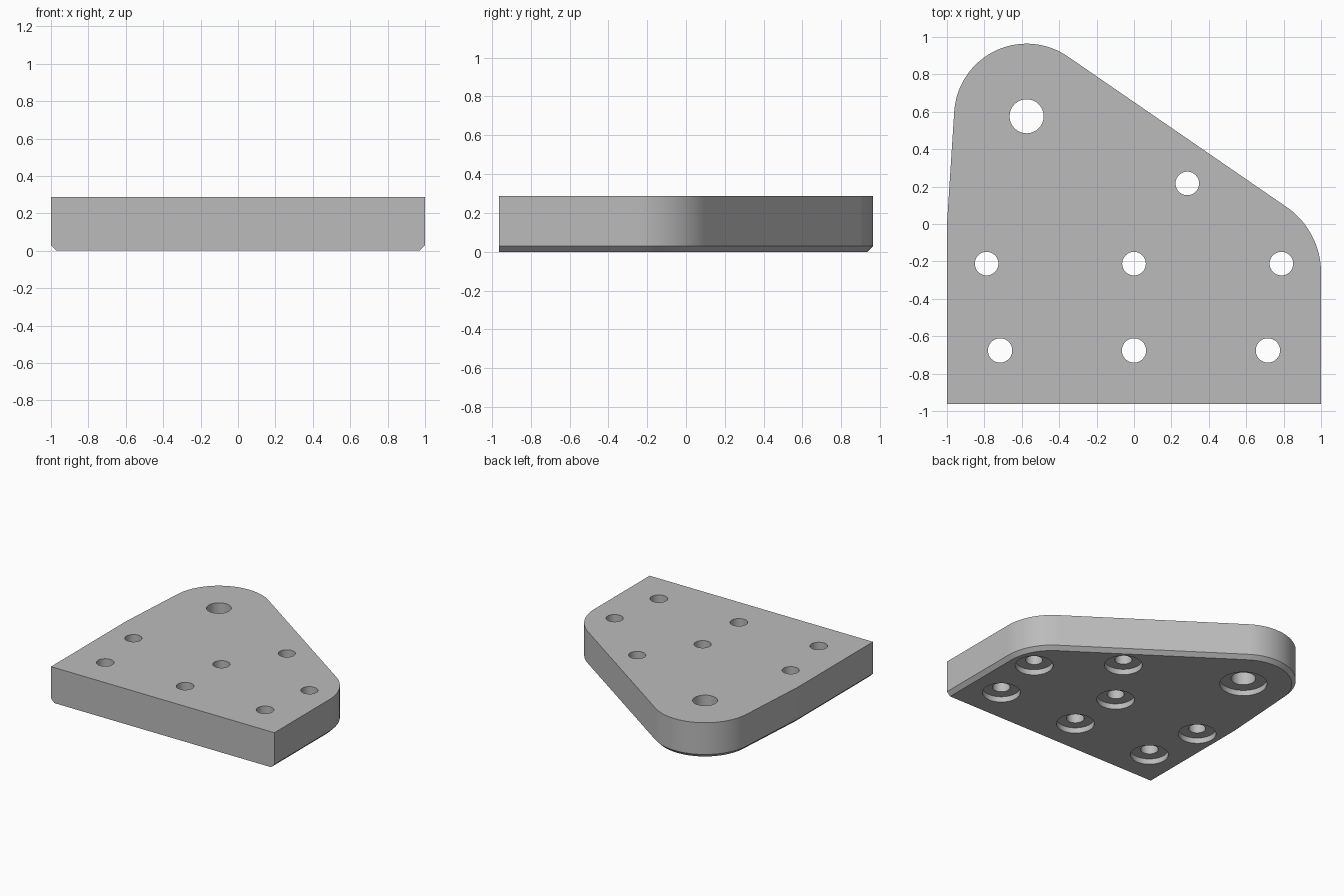
import bpy, bmesh, math

cube = bpy.data.objects.get("Cube")
if cube:
    bpy.data.objects.remove(cube, do_unlink=True)

HEIGHT = 0.287
CHAMFER = 0.03
FRONT = -0.963
BORE_DEPTH = 0.045

# One plain grey metal
grey = bpy.data.materials.new("grey metal")
grey.use_nodes = True
colour = (0.5, 0.5, 0.5, 1)
grey.diffuse_color = colour
grey.node_tree.nodes["Principled BSDF"].inputs["Base Color"].default_value = colour


def arc(cx, cy, r, start, end, steps):
    angles = [math.radians(start + (end - start) * i / steps) for i in range(steps + 1)]
    return [(cx + r * math.cos(a), cy + r * math.sin(a)) for a in angles]


def make_object(name, bm):
    bmesh.ops.recalc_face_normals(bm, faces=bm.faces)
    mesh = bpy.data.meshes.new(name)
    bm.to_mesh(mesh)
    bm.free()
    mesh.materials.append(grey)
    obj = bpy.data.objects.new(name, mesh)
    bpy.context.collection.objects.link(obj)
    return obj


def add_lathe(bm, x, y, profile, sides=64):
    """Closed turned solid from (radius, z) pairs."""
    rings = []
    for r, z in profile:
        ring = arc(x, y, r, 0, 360, sides)[:-1]
        rings.append([bm.verts.new((px, py, z)) for px, py in ring])
    for low, high in zip(rings, rings[1:]):
        for i in range(sides):
            j = (i + 1) % sides
            bm.faces.new((low[i], low[j], high[j], high[i]))
    bm.faces.new(rings[0][::-1])
    bm.faces.new(rings[-1])


# Plate: outline with two rounded corners, extruded upwards
outline = [(-1, FRONT), (1, FRONT)]
outline += arc(0.574, -0.26, 0.426, 0, 55.5, 32)
outline += arc(-0.574, 0.576, 0.388, 55.5, 176.3, 60)
outline.append((-1, 0))
bm = bmesh.new()
base = bm.faces.new([bm.verts.new((x, y, 0)) for x, y in outline])
top = bmesh.ops.extrude_face_region(bm, geom=[base], use_keep_orig=True)["geom"]
for v in top:
    if isinstance(v, bmesh.types.BMVert):
        v.co.z = HEIGHT
bmesh.ops.recalc_face_normals(bm, faces=bm.faces)

# Chamfer along the lower rim, except the front edge
rim = [e for e in bm.edges
       if all(v.co.z < 0.001 for v in e.verts)
       and not all(v.co.y < FRONT + 0.001 for v in e.verts)]
bmesh.ops.bevel(bm, geom=rim, offset=CHAMFER, segments=1, affect='EDGES')
plate = make_object("mounting_plate", bm)

# Through holes, each counterbored from below
holes = [(x, -0.212, 0.063, 0.14) for x in (-0.788, 0, 0.788)]
holes += [(x, -0.676, 0.065, 0.14) for x in (-0.716, 0, 0.716)]
holes += [(0.285, 0.217, 0.063, 0.14), (-0.574, 0.576, 0.091, 0.175)]
bm = bmesh.new()
for x, y, r, bore in holes:
    add_lathe(bm, x, y, [(bore, -0.1), (bore, BORE_DEPTH), (r, BORE_DEPTH), (r, HEIGHT + 0.1)])
cutter = make_object("hole_cutter", bm)
cutter.hide_render = True

bpy.ops.object.select_all(action='DESELECT')
plate.select_set(True)
bpy.context.view_layer.objects.active = plate
cut = plate.modifiers.new("holes", 'BOOLEAN')
cut.operation = 'DIFFERENCE'
cut.solver = 'EXACT'
cut.object = cutter
bpy.ops.object.modifier_apply(modifier=cut.name)
bpy.data.objects.remove(cutter, do_unlink=True)

# Smooth the rounded walls while keeping flats and edges crisp
bpy.ops.object.shade_smooth_by_angle(angle=math.radians(3.5))
normals = plate.modifiers.new("flat_faces", 'WEIGHTED_NORMAL')
normals.keep_sharp = True
